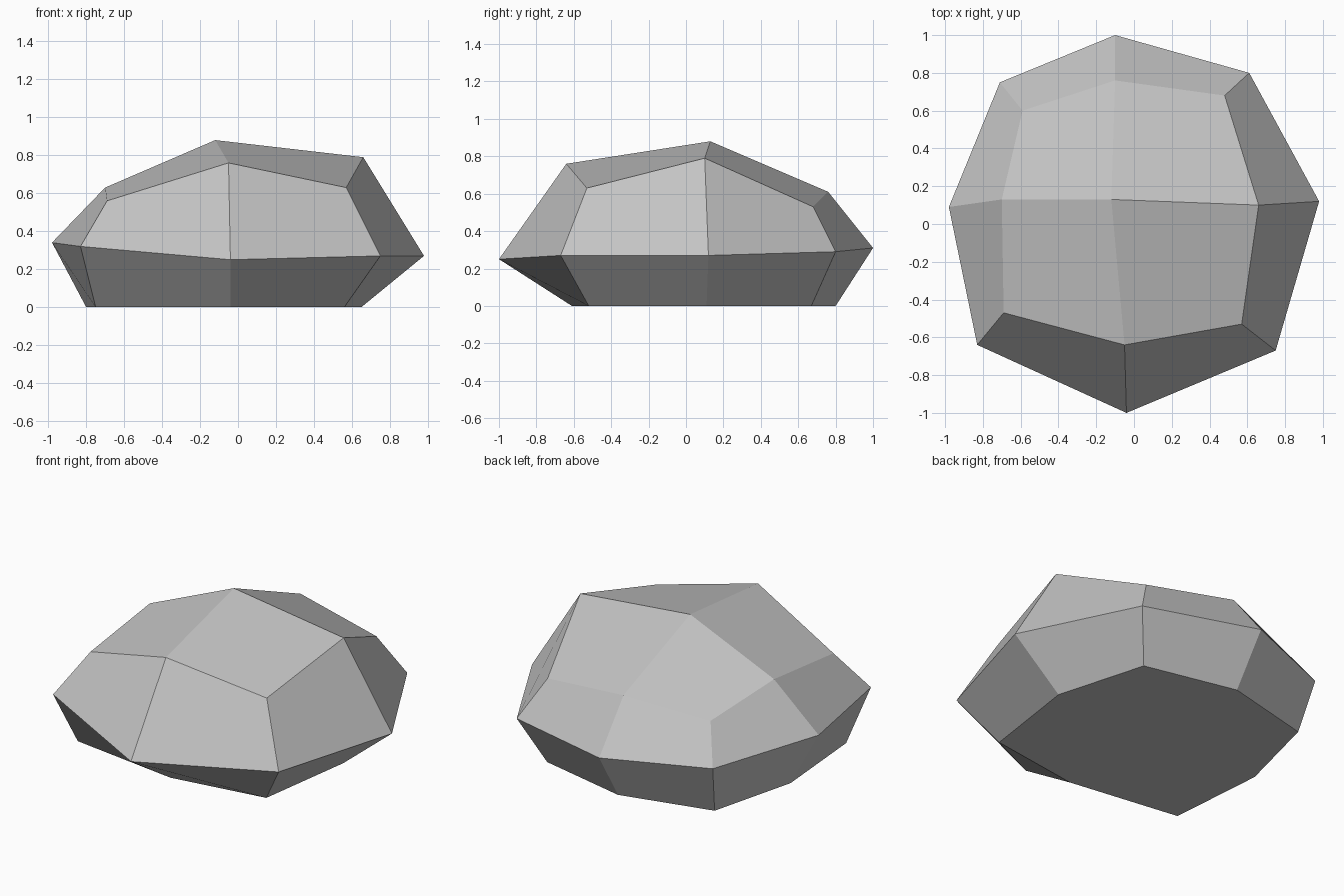
import bpy
import bmesh

# Remove the default object only
default_cube = bpy.data.objects.get("Cube")
if default_cube:
    bpy.data.objects.remove(default_cube, do_unlink=True)


def flat_material(name, colour):
    """Plain single-colour material for viewport and render."""
    material = bpy.data.materials.new(name)
    material.use_nodes = True
    material.diffuse_color = colour
    shader = material.node_tree.nodes["Principled BSDF"]
    shader.inputs["Base Color"].default_value = colour
    shader.inputs["Roughness"].default_value = 0.9
    return material


# Each ring runs: back, back left, left, front left, front, front right, right, back right
base_ring = [
    (-.09, .8, 0), (.49, .67, 0), (.65, .11, 0), (.56, -.52, 0),
    (-.04, -.61, 0), (-.75, -.51, 0), (-.8, .11, 0), (-.66, .66, 0),
]
widest_ring = [
    (-.1, 1, .31), (.61, .8, .29), (.98, .12, .27), (.75, -.67, .27),
    (-.04, -1, .25), (-.83, -.64, .32), (-.98, .09, .34), (-.71, .75, .31),
]
shoulder_ring = [
    (-.1, .76, .61), (.48, .68, .53), (.66, .1, .79), (.57, -.53, .63),
    (-.05, -.64, .76), (-.69, -.47, .56), (-.7, .13, .63), (-.59, .6, .52),
]
peak = (-.12, .13, .88)


def add_ring(bm, points):
    return [bm.verts.new(point) for point in points]


def bridge(bm, lower, upper):
    """Join two rings with one facet per side."""
    count = len(lower)
    for i in range(count):
        j = (i + 1) % count
        bm.faces.new((lower[i], lower[j], upper[j], upper[i]))


def build_boulder():
    bm = bmesh.new()
    base, widest, shoulder = [
        add_ring(bm, ring) for ring in (base_ring, widest_ring, shoulder_ring)
    ]

    # Undercut foot and sloping sides
    bridge(bm, base, widest)
    bridge(bm, widest, shoulder)

    # Flat underside
    bm.faces.new(base)

    # Four crown facets meeting at the peak
    top = bm.verts.new(peak)
    count = len(shoulder)
    for i in range(0, count, 2):
        bm.faces.new((top, shoulder[i], shoulder[i + 1], shoulder[(i + 2) % count]))

    bmesh.ops.recalc_face_normals(bm, faces=bm.faces[:])
    mesh = bpy.data.meshes.new("boulder")
    bm.to_mesh(mesh)
    bm.free()
    mesh.materials.append(flat_material("stone grey", (.55, .55, .55, 1)))
    boulder = bpy.data.objects.new("boulder", mesh)
    bpy.context.scene.collection.objects.link(boulder)
    return boulder


build_boulder()
